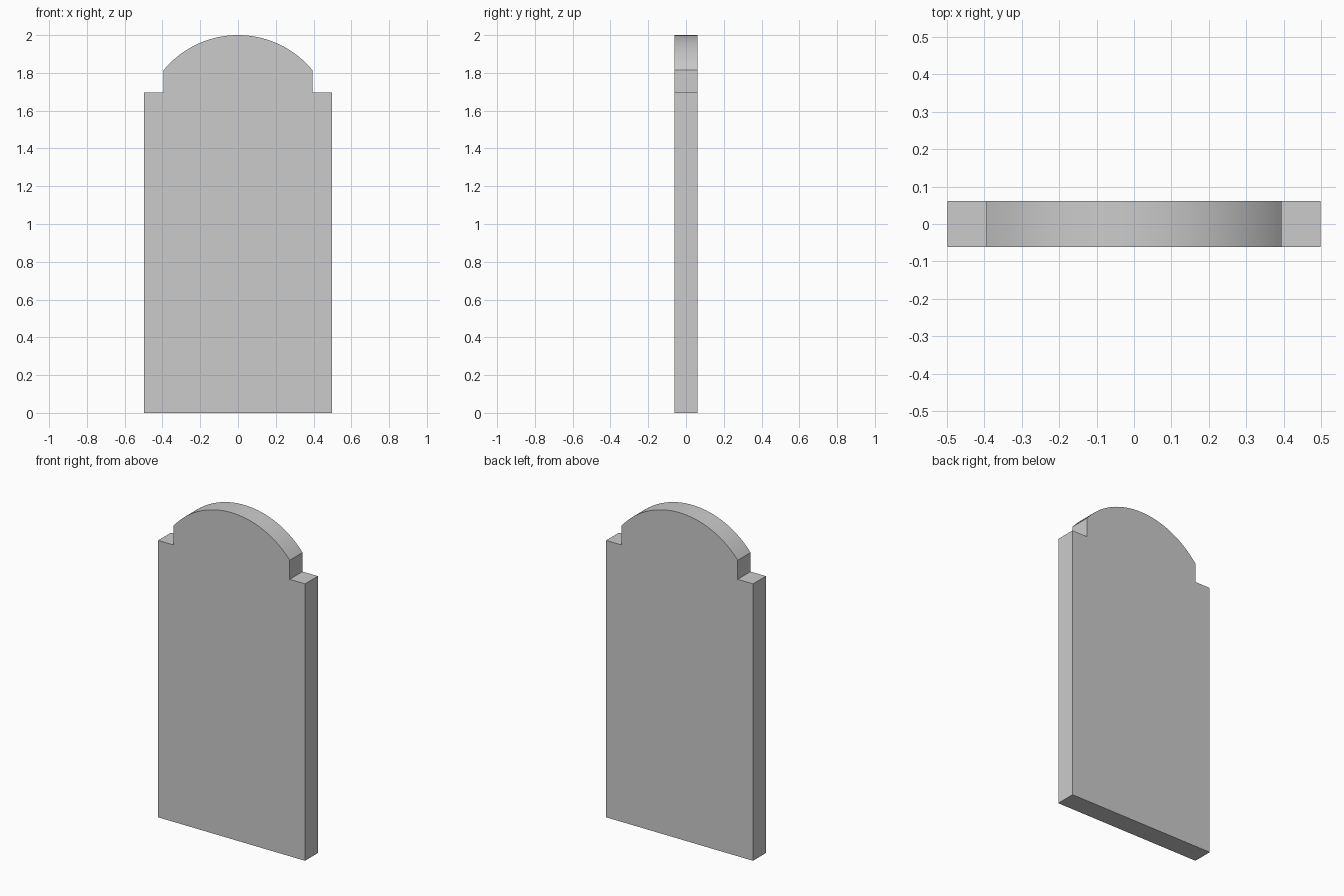
import bpy, bmesh, math

if "Cube" in bpy.data.objects:
    bpy.data.objects.remove(bpy.data.objects["Cube"])

HALF_WIDTH, HALF_DEPTH = 0.498, 0.062
SHOULDER_Z, TOP_Z = 1.697, 2.0
NECK_X, SPRING_Z = 0.394, 1.814
ARC_STEPS = 48

# Slab outline: square shoulders, short neck and a circular arched head
rise = TOP_Z - SPRING_Z
radius = (NECK_X ** 2 + rise ** 2) / (2 * rise)
half_angle = math.asin(NECK_X / radius)
outline = [(-HALF_WIDTH, 0), (HALF_WIDTH, 0), (HALF_WIDTH, SHOULDER_Z), (NECK_X, SHOULDER_Z)]
for i in range(ARC_STEPS + 1):
    a = half_angle * (1 - 2 * i / ARC_STEPS)
    outline.append((radius * math.sin(a), TOP_Z - radius + radius * math.cos(a)))
outline += [(-NECK_X, SHOULDER_Z), (-HALF_WIDTH, SHOULDER_Z)]

# Extrude the outline from front to back
bm = bmesh.new()
face = bm.faces.new([bm.verts.new((x, -HALF_DEPTH, z)) for x, z in outline])
result = bmesh.ops.extrude_face_region(bm, geom=[face], use_keep_orig=True)
back = [v for v in result["geom"] if isinstance(v, bmesh.types.BMVert)]
bmesh.ops.translate(bm, verts=back, vec=(0, 2 * HALF_DEPTH, 0))
bmesh.ops.recalc_face_normals(bm, faces=bm.faces)
mesh = bpy.data.meshes.new("arched_slab")
bm.to_mesh(mesh)
bm.free()

slab = bpy.data.objects.new("arched_slab", mesh)
bpy.context.collection.objects.link(slab)

# Smooth arch with crisp edges
bpy.context.view_layer.objects.active = slab
slab.select_set(True)
bpy.ops.object.shade_smooth_by_angle(angle=math.radians(25))
